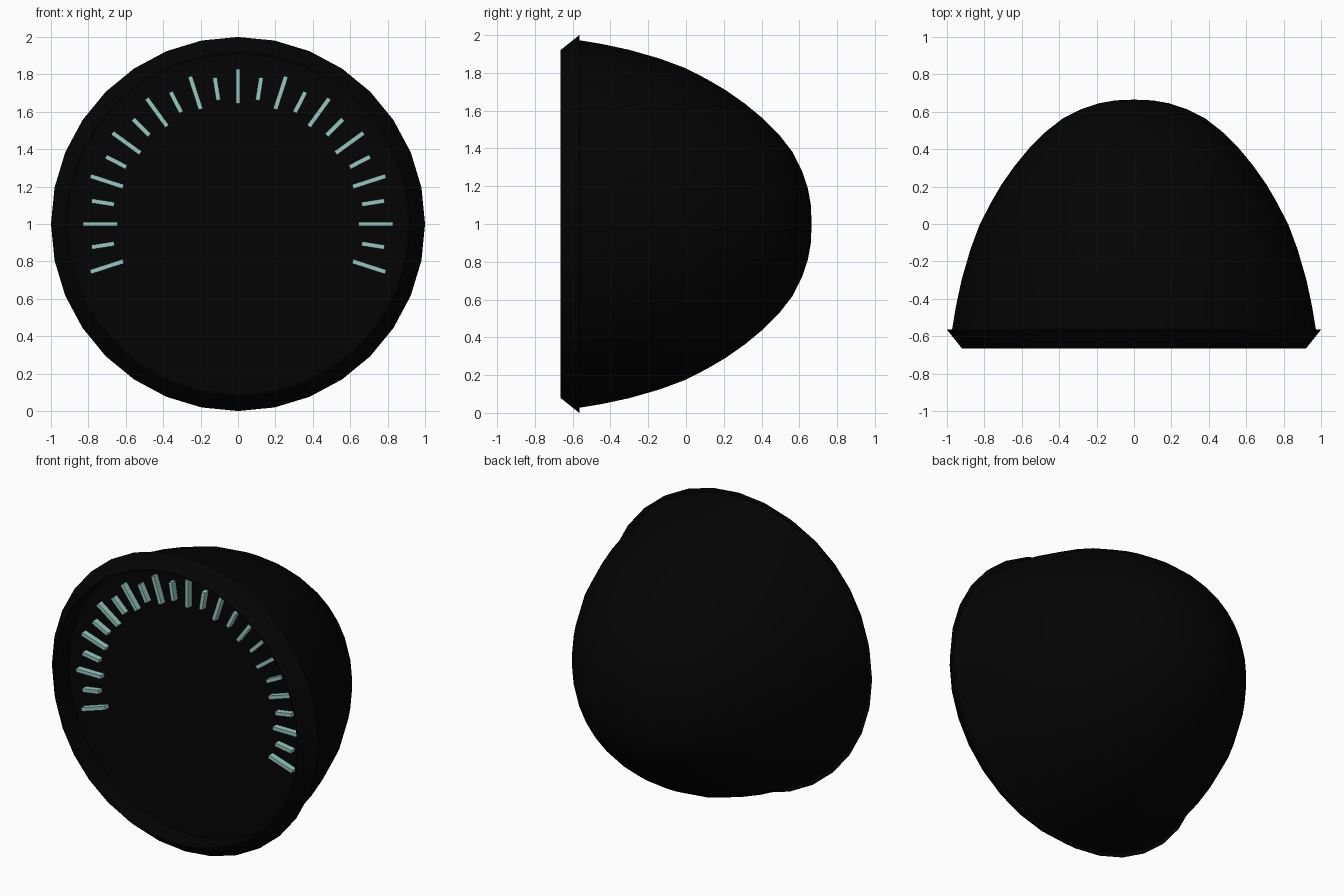
import bpy, bmesh, math

if "Cube" in bpy.data.objects:
    bpy.data.objects.remove(bpy.data.objects["Cube"])

SIDES = 32


def material(name, rgb):
    m = bpy.data.materials.new(name)
    m.diffuse_color = (*rgb, 1)
    m.use_nodes = True
    m.node_tree.nodes["Principled BSDF"].inputs["Base Color"].default_value = m.diffuse_color
    return m


black = material("matte black", (0.0011, 0.0011, 0.0011))
mint = material("pale teal", (0.30, 0.58, 0.53))


def finish(name, bm, mat, smooth=None):
    me = bpy.data.meshes.new(name)
    bmesh.ops.recalc_face_normals(bm, faces=bm.faces)
    bm.to_mesh(me)
    bm.free()
    me.materials.append(mat)
    ob = bpy.data.objects.new(name, me)
    bpy.context.collection.objects.link(ob)
    if smooth:
        bpy.ops.object.select_all(action='DESELECT')
        ob.select_set(True)
        bpy.context.view_layer.objects.active = ob
        bpy.ops.object.shade_smooth_by_angle(angle=math.radians(smooth))
    return ob


def lathe(name, profile, mat, closed=False):
    """Revolve (radius, y) points around the y axis at z = 1."""
    bm = bmesh.new()
    rings = []
    for r, y in profile:
        if r == 0:
            rings.append([bm.verts.new((0, y, 1))] * SIDES)
        else:
            rings.append([bm.verts.new((r * math.sin(a), y, 1 + r * math.cos(a)))
                          for a in (2 * math.pi * i / SIDES for i in range(SIDES))])
    pairs = list(zip(rings, rings[1:]))
    if closed:
        pairs.append((rings[-1], rings[0]))
    for p, q in pairs:
        for i in range(SIDES):
            j = (i + 1) % SIDES
            quad = list(dict.fromkeys((p[i], p[j], q[j], q[i])))
            bm.faces.new(quad)
    return finish(name, bm, mat, 30)


# Rounded housing, closed at the front by the recessed dial
dome = [(0, -0.51), (0.93, -0.51), (0.973, -0.565), (0.952, -0.44), (0.922, -0.30),
        (0.876, -0.14), (0.828, -0.01), (0.77, 0.105), (0.709, 0.21), (0.635, 0.315),
        (0.556, 0.41), (0.47, 0.495), (0.38, 0.565), (0.28, 0.615), (0.19, 0.645),
        (0.10, 0.661), (0, 0.665)]
lathe("gauge_housing", dome, black)

# Bevelled bezel ring round the dial
lathe("bezel", [(0.91, -0.665), (0.92, -0.665), (1.0, -0.565),
                (0.95, -0.565), (0.91, -0.515)], black, closed=True)

# Raised dial marks, alternating long and short
bm = bmesh.new()
for i in range(25):
    a = math.radians(-18 + 9 * i)
    r0, r1 = (0.645, 0.83) if i % 2 == 0 else (0.67, 0.793)
    w = 0.012
    ca, sa = math.cos(a), math.sin(a)
    layers = []
    for y in (-0.55, -0.505):
        layers.append([bm.verts.new((r * ca - t * sa, y, 1 + r * sa + t * ca))
                       for r, t in ((r0, -w), (r1, -w), (r1, w), (r0, w))])
    f, b = layers
    bm.faces.new(f)
    bm.faces.new(b[::-1])
    for k in range(4):
        n = (k + 1) % 4
        bm.faces.new((f[k], b[k], b[n], f[n]))
finish("dial_marks", bm, mint)
